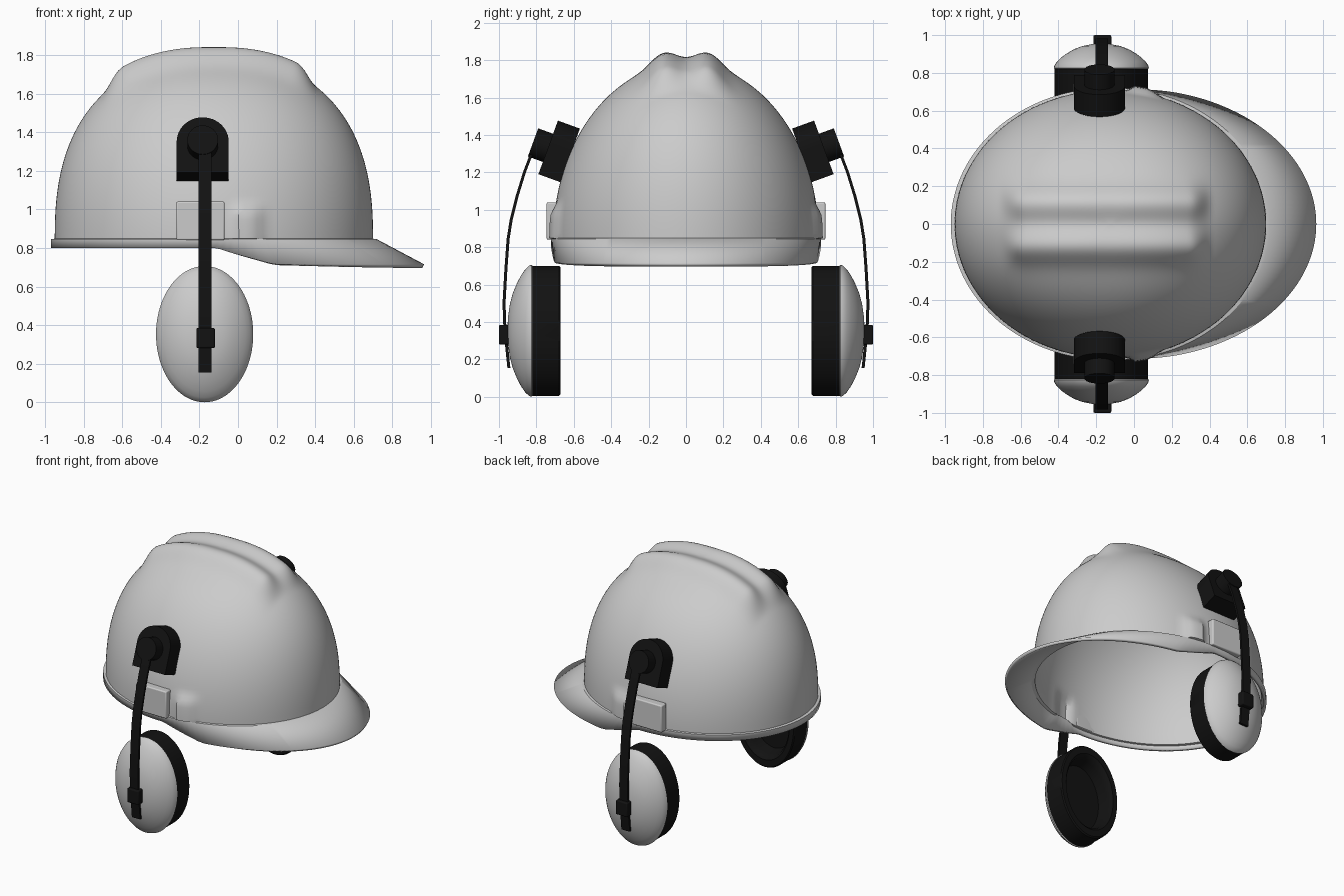
import bpy, bmesh
from math import sin, cos, pi, exp, sqrt, radians
from mathutils import Matrix, Vector

if "Cube" in bpy.data.objects:
    bpy.data.objects.remove(bpy.data.objects["Cube"])

black = bpy.data.materials.new("black_plastic")
black.diffuse_color = (0.006, 0.006, 0.006, 1)
black.use_nodes = True
black.node_tree.nodes["Principled BSDF"].inputs["Base Color"].default_value = black.diffuse_color


def smooth(a, b, x):
    t = min(1, max(0, (x - a) / (b - a)))
    return t * t * (3 - 2 * t)


def finish(name, bm, mat=None, angle=35, recalc=True):
    bmesh.ops.remove_doubles(bm, verts=bm.verts, dist=0.0003)
    if recalc:
        bmesh.ops.recalc_face_normals(bm, faces=bm.faces)
    me = bpy.data.meshes.new(name)
    bm.to_mesh(me)
    bm.free()
    ob = bpy.data.objects.new(name, me)
    bpy.context.collection.objects.link(ob)
    if mat:
        me.materials.append(mat)
    bpy.ops.object.select_all(action='DESELECT')
    bpy.context.view_layer.objects.active = ob
    ob.select_set(True)
    bpy.ops.object.shade_smooth_by_angle(angle=radians(angle))
    return ob


def skin(rings):
    """Bridge a list of closed rings of points."""
    bm = bmesh.new()
    rows = [[bm.verts.new(p) for p in r] for r in rings]
    n = len(rows[0])
    for a, b in zip(rows, rows[1:]):
        for i in range(n):
            j = (i + 1) % n
            bm.faces.new((a[i], a[j], b[j], b[i]))
    return bm


def prism(name, pts, d0, d1, frame, mat=None, bevel=0.0):
    """Extrude a 2D outline from depth d0 to d1 along the frame's third axis."""
    bm = skin([[frame @ Vector((u, v, d)) for u, v in pts] for d in (d0, d1)])
    bm.verts.ensure_lookup_table()
    n = len(pts)
    bm.faces.new(bm.verts[:n])
    bm.faces.new(bm.verts[n:])
    ob = finish(name, bm, mat)
    if bevel:
        m = ob.modifiers.new("bevel", 'BEVEL')
        m.width, m.segments, m.limit_method = bevel, 3, 'ANGLE'
    return ob


def rect(x0, x1, z0, z1):
    return [(x0, z0), (x1, z0), (x1, z1), (x0, z1)]


# Helmet shell: visor edge, rim, then dome with twin crown ridges
CX, N, ROWS = -0.125, 160, 60
angles = [2 * pi * i / N for i in range(N)]
edge, rim = [], []
for a in angles:
    xr, yr = CX + 0.845 * cos(a), 0.722 * sin(a)
    xv = CX + 1.09 * cos(a)
    yv = 0.715 * sqrt(max(0, 1 - (xv / 0.965) ** 2)) * (1 if sin(a) >= 0 else -1)
    w = smooth(-0.15, 0.12, xr)
    drop = min(1, max(0, (xr + 0.11) / 0.23))
    edge.append((xr + (xv - xr) * w, yr + (yv - yr) * w, 0.80 - 0.085 * drop))
    rim.append((xr, yr, 0.845))
rings = [edge, rim]
for k in range(ROWS + 1):
    p = pi / 2 * k / ROWS
    ring = []
    for a in angles:
        e = 2 / (2 + 0.42 * cos(a) ** 2)
        r, h = max(cos(p), 1e-6) ** e, sin(p) ** e
        x, y, z = CX + 0.825 * r * cos(a), 0.71 * r * sin(a), 0.848 + 0.937 * h
        # crown ridges
        win = smooth(-0.72, -0.56, x) * (1 - smooth(0.27, 0.42, x))
        b = 0.066 * win * sum(exp(-((y - c) / 0.092) ** 2) for c in (-0.11, 0.11)) * smooth(1.3, 1.5, z)
        # side bosses beside the slots
        s = 0.03 * smooth(-0.04, 0.0, x) * (1 - smooth(0.07, 0.16, x)) * (1 - smooth(0.96, 1.06, z))
        d = Vector((x - CX, y, z - 0.85)).normalized()
        y += s * (1 if y > 0 else -1)
        ring.append((x + b * d.x, y + b * d.y, z + b * d.z))
    rings.append(ring)
shell = finish("helmet_shell", skin(rings), None, 28, recalc=False)
m = shell.modifiers.new("thickness", 'SOLIDIFY')
m.thickness, m.offset = 0.022, -1


def lathe(name, profile, side, mat=None):
    """Oval body turned around the y axis: profile is (radius fraction, y)."""
    return finish(name, skin([[(-0.173 + 0.252 * max(r, 1e-5) * cos(a), side * y,
                                0.353 + 0.353 * max(r, 1e-5) * sin(a))
                               for a in angles[::2]] for r, y in profile]), mat)


cushion = [(0, 0.79), (0.70, 0.79), (0.74, 0.72), (0.77, 0.685), (0.82, 0.671),
           (0.96, 0.671), (0.985, 0.68), (0.985, 0.824), (0, 0.826)]
cup = [(0.98, 0.82), (1, 0.826), (0.985, 0.84), (0.93, 0.86), (0.84, 0.882), (0.72, 0.904),
       (0.57, 0.926), (0.4, 0.942), (0.2, 0.952), (0, 0.955)]
arm = [(0.80, 1.40), (0.83, 1.31), (0.872, 1.2), (0.912, 1.07), (0.942, 0.95), (0.959, 0.845),
       (0.971, 0.68), (0.981, 0.5), (0.976, 0.36), (0.955, 0.155)]

for s, side in ((-1, "right"), (1, "left")):
    lathe(side + "_ear_cushion", cushion, s, black)
    lathe(side + "_ear_cup", cup, s)
    flip = Matrix.Diagonal((1, s, 1, 1))
    # tilted arched mount plate and pivot knob: local axes are x, up the shell, outward
    t = radians(20)
    tilt = flip @ Matrix(((1, 0, 0, -0.183), (0, -sin(t), cos(t), 0.731),
                          (0, cos(t), sin(t), 1.35), (0, 0, 0, 1)))
    arch = [(-0.135, -0.17), (0.135, -0.17)] + [
        (0.135 * cos(pi * i / 24), 0.135 * sin(pi * i / 24)) for i in range(25)]
    prism(side + "_mount_plate", arch, -0.125, 0, tilt, black)
    knob = [(0.08 * cos(pi * i / 16), 0.08 * sin(pi * i / 16) - 0.02) for i in range(32)]
    prism(side + "_pivot_knob", knob, -0.02, 0.085, tilt, black)
    # bent arm: side profile extruded across x
    yz = flip @ Matrix(((0, 0, 1, 0), (1, 0, 0, 0), (0, 1, 0, 0), (0, 0, 0, 1)))
    outline = arm + [(y - 0.016, z) for y, z in reversed(arm)]
    prism(side + "_arm", outline, -0.205, -0.137, yz, black)
    # slider clip and accessory slot: front outlines extruded along y
    xz = flip @ Matrix(((1, 0, 0, 0), (0, 0, 1, 0), (0, 1, 0, 0), (0, 0, 0, 1)))
    prism(side + "_arm_clip", rect(-0.215, -0.12, 0.28, 0.385), 0.945, 1.0, xz, black, 0.008)
    prism(side + "_slot_box", rect(-0.32, -0.07, 0.84, 1.04), 0.685, 0.745, xz, None, 0.008)
